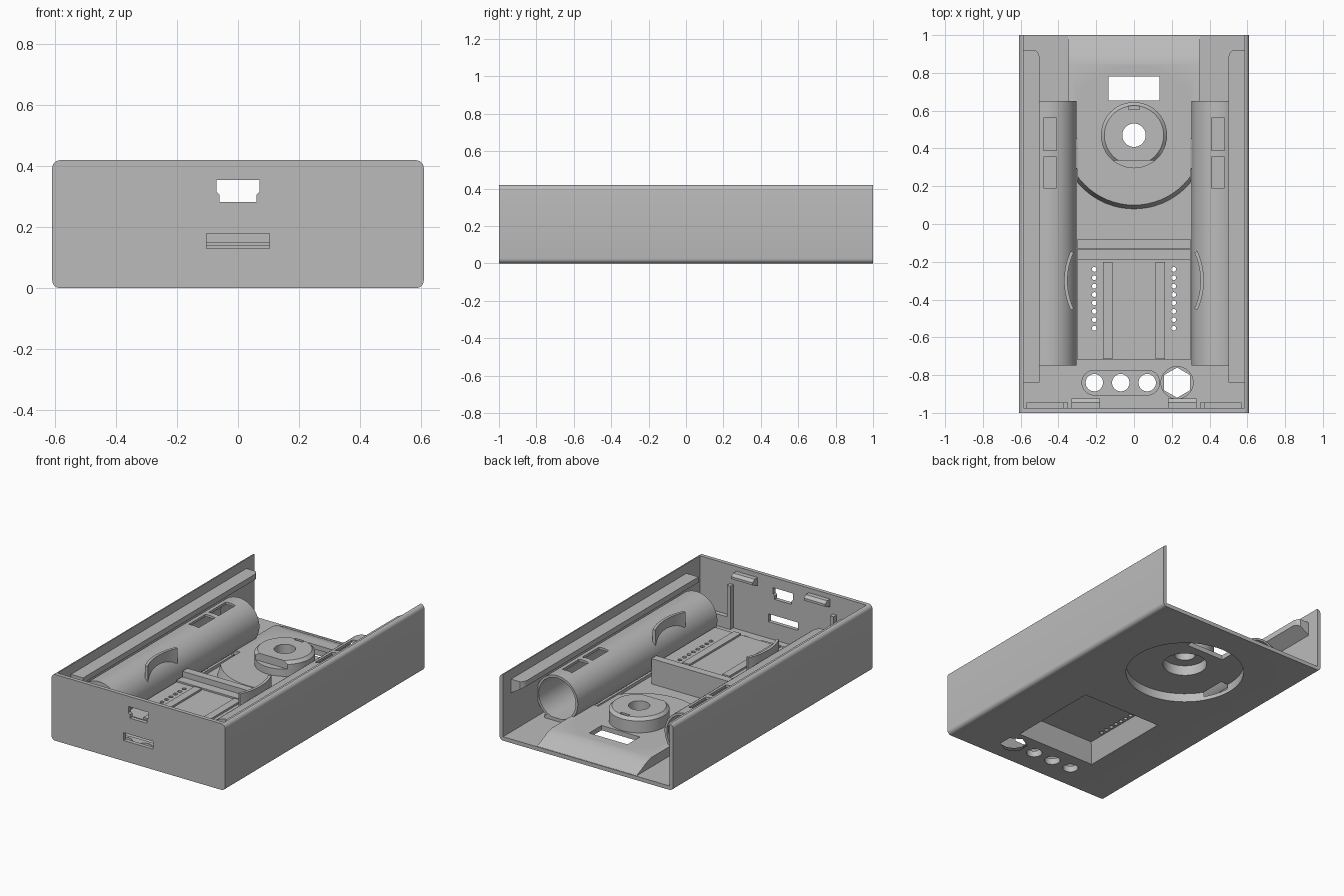
import bpy, bmesh, math
from mathutils import Matrix, Vector

if "Cube" in bpy.data.objects:
    bpy.data.objects.remove(bpy.data.objects["Cube"])

grey = bpy.data.materials.new("plain grey")
grey.use_nodes = True
grey.diffuse_color = (0.5, 0.5, 0.5, 1)
grey.node_tree.nodes["Principled BSDF"].inputs["Base Color"].default_value = (0.5, 0.5, 0.5, 1)


def finish(name, bm):
    bmesh.ops.recalc_face_normals(bm, faces=bm.faces)
    mesh = bpy.data.meshes.new(name)
    bm.to_mesh(mesh)
    bm.free()
    mesh.materials.append(grey)
    ob = bpy.data.objects.new(name, mesh)
    bpy.context.collection.objects.link(ob)
    return ob


def box(name, x, y, z):
    bm = bmesh.new()
    bmesh.ops.create_cube(bm, size=1)
    for v in bm.verts:
        v.co = [(r[0] + r[1]) / 2 + c * (r[1] - r[0]) for c, r in zip(v.co, (x, y, z))]
    return finish(name, bm)


def prism(name, pts, a, b, axis="z"):
    """Extrude a 2D outline: (x, y) along z, (x, z) along y, (y, z) along x."""
    place = {"z": lambda p, t: (p[0], p[1], t), "y": lambda p, t: (p[0], t, p[1]),
             "x": lambda p, t: (t, p[0], p[1])}[axis]
    bm = bmesh.new()
    face = bm.faces.new([bm.verts.new(place(p, a)) for p in pts])
    ext = bmesh.ops.extrude_face_region(bm, geom=[face])
    move = Vector(place((0, 0), b - a))
    bmesh.ops.translate(bm, vec=move, verts=[g for g in ext["geom"] if isinstance(g, bmesh.types.BMVert)])
    return finish(name, bm)


def arc(cx, cy, r, start, end, n):
    return [(cx + r * math.cos(math.radians(start + (end - start) * i / n)),
             cy + r * math.sin(math.radians(start + (end - start) * i / n))) for i in range(n + 1)]


def disc(name, cx, cy, r, a, b, axis="z", n=48):
    return prism(name, arc(cx, cy, r, 0, 360 - 360 / n, n - 1), a, b, axis)


def frustum(name, cx, cy, r1, r2, a, b, n=64, scale=(1, 1), turn=0):
    bm = bmesh.new()
    bmesh.ops.create_cone(bm, cap_ends=True, segments=n, radius1=r1, radius2=r2, depth=b - a)
    bm.transform(Matrix.Translation((cx, cy, (a + b) / 2)) @ Matrix.Diagonal((*scale, 1, 1))
                 @ Matrix.Rotation(math.radians(turn), 4, "Z"))
    return finish(name, bm)


def combine(target, others, op):
    """Apply boolean operations and remove the helper solids."""
    for o in others:
        mod = target.modifiers.new("bool", "BOOLEAN")
        mod.object, mod.operation, mod.solver = o, op, "EXACT"
        bpy.context.view_layer.objects.active = target
        bpy.ops.object.modifier_apply(modifier=mod.name)
        bpy.data.objects.remove(o)


# Case with rounded long edges, open at the top and back
R, W, H = 0.026, 0.61, 0.42
outline = (arc(W - R, H - R, R, 0, 90, 6) + arc(R - W, H - R, R, 90, 180, 6)
           + arc(R - W, R, R, 180, 270, 6) + arc(W - R, R, R, 270, 360, 6))
case = prism("case_shell", outline, -1, 1, "y")
combine(case, [box("cavity", (-.585, .585), (-.975, 1.1), (.025, .6))], "DIFFERENCE")

# Raised floor areas: round dial bed with back ramp, board platform and button bosses
FLOOR = 0.085
bed = frustum("bed", 0, .47, .395, .37, .01, FLOOR)
combine(bed, [box("trim", (s * .45 - .15, s * .45 + .15), (0, .9), (-.1, .3)) for s in (-1, 1)], "DIFFERENCE")
ramp = prism("ramp", [(.45, .01), (.995, .01), (.995, .026), (.95, .045), (.9, .07), (.85, FLOOR), (.45, FLOOR)],
             -.35, .35, "x")
pill = prism("pill", arc(.07, -.84, .068, -90, 90, 16) + arc(-.21, -.84, .068, 90, 270, 16), .01, .04)
combine(case, [
    bed, ramp, pill,
    disc("hub", 0, .47, .175, .02, .16),
    frustum("hub_top", 0, .47, .175, .157, .16, .178, 48),
    box("platform", (-.3, .3), (-.72, -.08), (.01, .14)),
    box("platform_wall", (-.3, .3), (-.13, -.08), (.02, .185)),
    disc("knob_boss", .228, -.84, .085, .01, .055),
], "UNION")

# Underside recesses, holes and front ports
cutters = [
    disc("dial_recess", 0, .47, .35, -.1, .055, n=64),
    disc("hub_recess", 0, .47, .13, 0, .12),
    disc("hub_hole", 0, .47, .062, 0, .3),
    box("hub_flat", (-.2, .2), (.2, .337), (.13, .3)),
    box("hub_slot", (-.03, .03), (.605, .625), (.16, .3)),
    box("window", (-.135, .135), (.655, .78), (-.1, .3)),
    frustum("board_pocket", 0, -.42, .41, .33, -.025, .115, 4, (1, 1.09), 45),
    frustum("hex_recess", .228, -.84, .08, .08, -.1, .03, 6),
    disc("knob_hole", .228, -.84, .062, -.1, .3),
    prism("plug_port", [(-.07, .355), (.07, .355), (.07, .315), (.06, .305), (.06, .283),
                        (-.06, .283), (-.06, .305), (-.07, .315)], -1.1, -.9, "y"),
    box("card_port", (-.103, .103), (-1.1, -.9), (.13, .18)),
]
cutters += [disc("button_hole", x, -.84, .046, -.1, .3, n=32) for x in (-.21, -.07, .07)]
cutters += [disc("pin_hole", s * .21, -.24 - i * .0445, .013, .05, .3, n=12) for s in (-1, 1) for i in range(8)]
combine(case, cutters, "DIFFERENCE")

# Board supports on the platform
box("board_rest", (-.3, .3), (-.19, -.132), (.135, .15))

for s, side in ((-1, "right"), (1, "left")):
    def span(a, b):
        return sorted((s * a, s * b))

    box(side + "_board_strip", span(.115, .165), (-.715, -.2), (.135, .152))

    # Hollow battery tube with contact slots
    tube = disc(side + "_battery_tube", s * .45, .17, .145, -.75, .65, "y", 64)
    combine(tube, [disc("bore", s * .45, .17, .13, -.73, .8, "y", 64)]
            + [box("slot", span(.41, .48), y, (.2, .4)) for y in ((.19, .355), (.39, .56))], "DIFFERENCE")
    box(side + "_tube_foot", span(.36, .54), (-.75, .65), (.02, .045))

    # Curved guard plate rising from the tube
    mid = 0 if s > 0 else 180
    prism(side + "_guard_plate", arc(0, -.3, .37, mid - 25, mid + 25, 16) + arc(0, -.3, .352, mid + 25, mid - 25, 16),
          .22, .335)

    # Lid rail with a rounded back end and sloped underside
    rail = prism(side + "_lid_rail", [(s * .59, .36), (s * .5, .36), (s * .5, .325), (s * .59, .27)], -.84, .92, "y")
    combine(rail, [prism("corner", [(s * .49, .885), (s * .5, .885), (s * .51, .91), (s * .535, .93), (s * .49, .93)],
                         .2, .4)], "DIFFERENCE")

    # Front wall catch and bracket
    prism(side + "_catch", [(-.98, .39), (-.945, .39), (-.925, .375), (-.925, .36), (-.98, .335)],
          *span(.18, .33), "x")
    box(side + "_bracket_post", span(.35, .375), (-.98, -.945), (.02, .3))
    box(side + "_bracket_foot", span(.35, .57), (-.98, -.945), (.02, .1))

for ob in list(bpy.context.collection.objects):
    if ob.type == "MESH" and ob.data.materials and ob.data.materials[0] == grey:
        bpy.ops.object.select_all(action="DESELECT")
        ob.select_set(True)
        bpy.context.view_layer.objects.active = ob
        bpy.ops.object.shade_smooth_by_angle(angle=math.radians(30))
